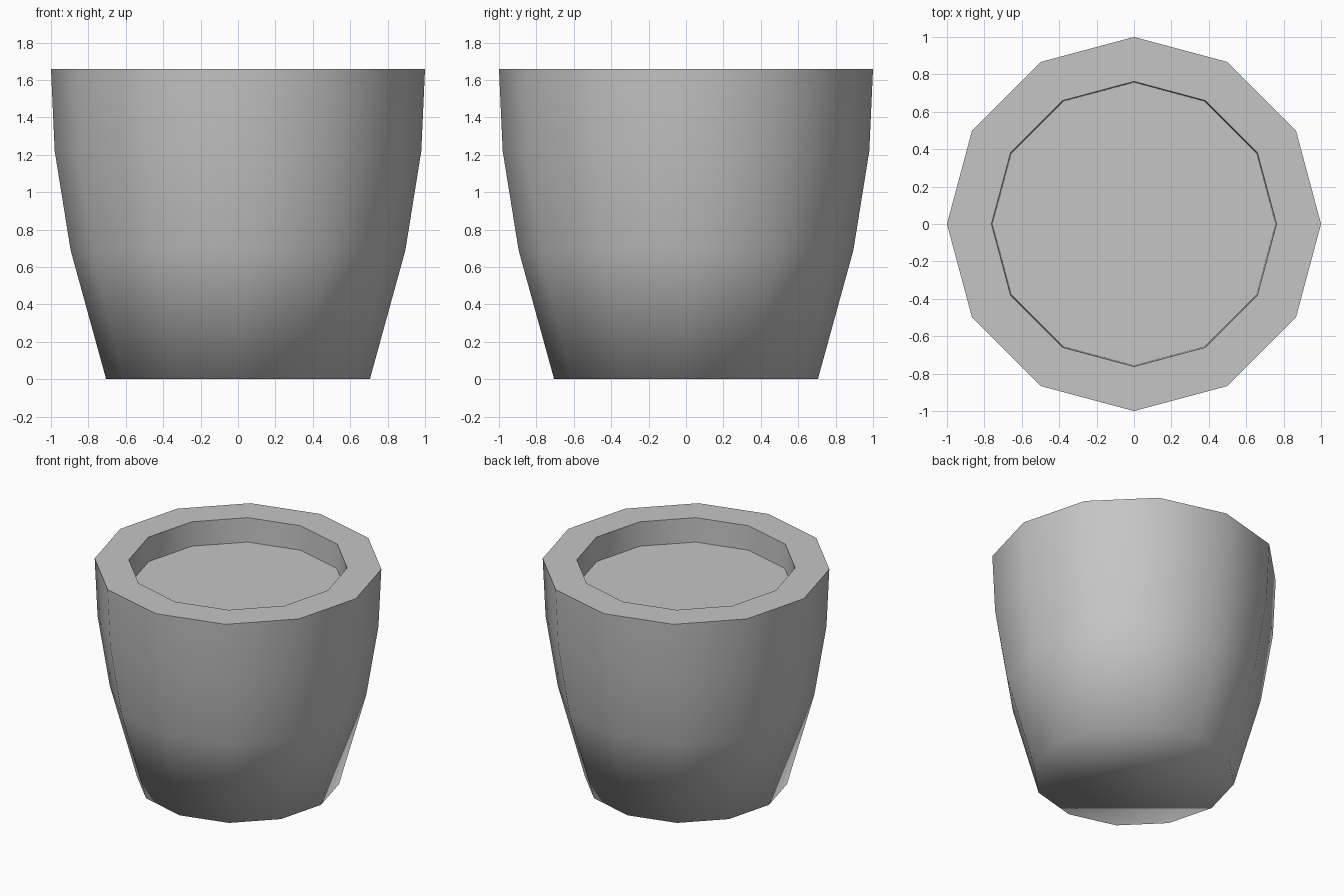
import bpy
import bmesh
from math import cos, sin, pi, radians

cube = bpy.data.objects.get("Cube")
if cube:
    bpy.data.objects.remove(cube, do_unlink=True)

SIDES = 12
# Radius and height, from the base up the wall, over the rim and down to the inner floor
PROFILE = [(0.705, 0), (0.895, 0.69), (0.98, 1.22), (1, 1.66),
           (0.762, 1.66), (0.757, 1.475)]

grey = bpy.data.materials.new("plain_grey")
grey.use_nodes = True
colour = (0.56, 0.56, 0.56, 1)
grey.diffuse_color = colour
grey.node_tree.nodes["Principled BSDF"].inputs["Base Color"].default_value = colour

# Lathe the profile into rings
bm = bmesh.new()
rings = []
for radius, z in PROFILE:
    angles = [2 * pi * i / SIDES for i in range(SIDES)]
    rings.append([bm.verts.new((radius * cos(a), radius * sin(a), z)) for a in angles])

# Walls and rim
for low, high in zip(rings, rings[1:]):
    for i in range(SIDES):
        j = (i + 1) % SIDES
        bm.faces.new((low[i], low[j], high[j], high[i]))

# Base and inner floor
bm.faces.new(reversed(rings[0]))
bm.faces.new(rings[-1])

mesh = bpy.data.meshes.new("pot")
bm.to_mesh(mesh)
bm.free()
mesh.materials.append(grey)
pot = bpy.data.objects.new("pot", mesh)
bpy.context.collection.objects.link(pot)

# Smooth sides that round into the base, crisp rim and floor edges
bpy.ops.object.select_all(action="DESELECT")
pot.select_set(True)
bpy.context.view_layer.objects.active = pot
bpy.ops.object.shade_smooth_by_angle(angle=radians(80))
